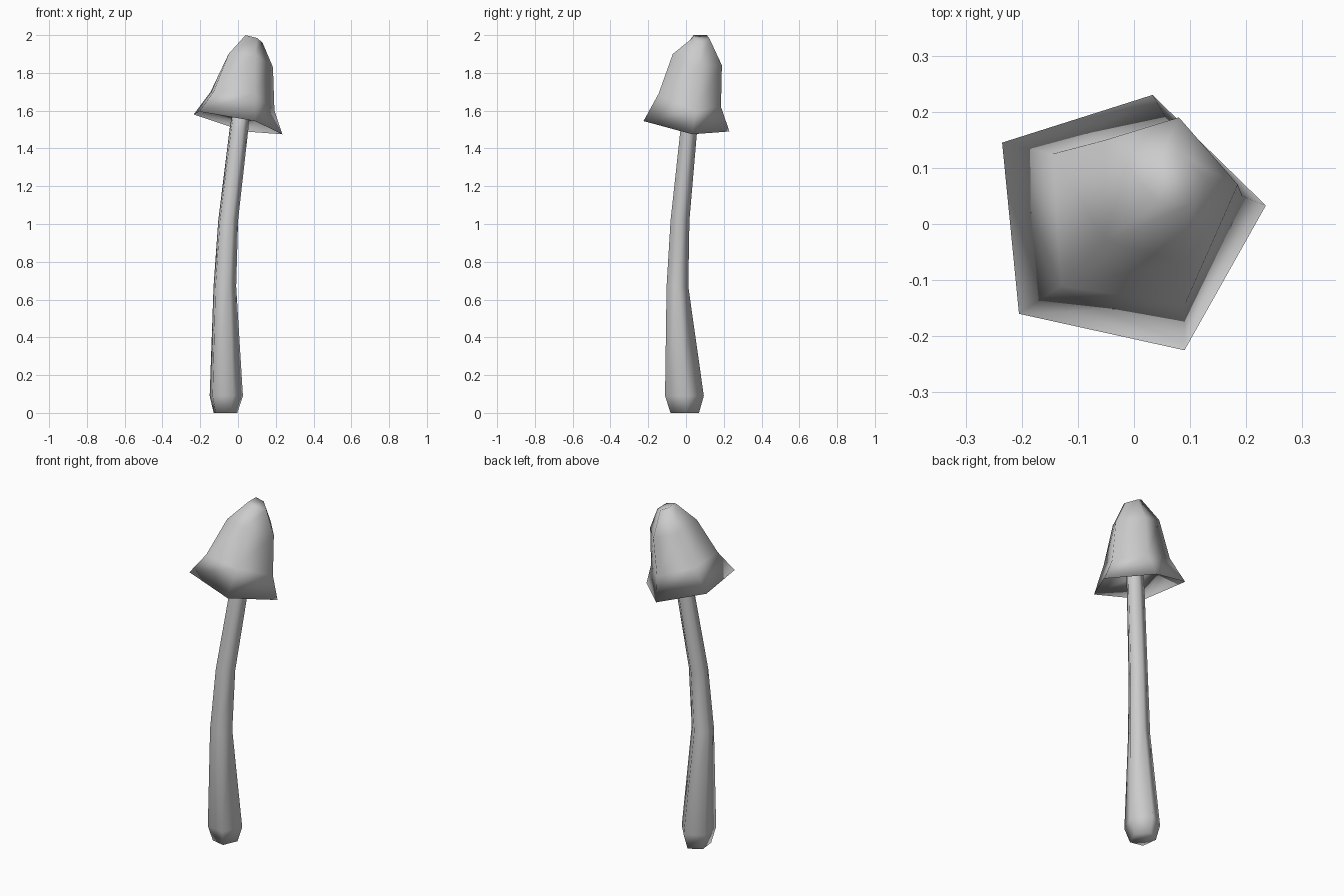
import bpy
import bmesh
from math import cos, sin, radians
from mathutils import Vector

SIDES = 5
TURN = 8  # heading of the first corner, in degrees

cube = bpy.data.objects.get("Cube")
if cube:
    bpy.data.objects.remove(cube, do_unlink=True)

grey = bpy.data.materials.new("plain_grey")
grey.use_nodes = True
grey.diffuse_color = (0.6, 0.6, 0.6, 1)
grey.node_tree.nodes["Principled BSDF"].inputs["Base Color"].default_value = (0.6, 0.6, 0.6, 1)


def loft(name, rings):
    """Skin a list of five-cornered rings and close both ends."""
    bm = bmesh.new()
    loops = [[bm.verts.new(p) for p in ring] for ring in rings]
    for low, high in zip(loops, loops[1:]):
        for i in range(SIDES):
            j = (i + 1) % SIDES
            bm.faces.new((low[i], low[j], high[j], high[i]))
    bm.faces.new(loops[0][::-1])
    bm.faces.new(loops[-1])
    bmesh.ops.recalc_face_normals(bm, faces=bm.faces)
    for face in bm.faces:
        face.smooth = True
    mesh = bpy.data.meshes.new(name)
    bm.to_mesh(mesh)
    bm.free()
    mesh.materials.append(grey)
    obj = bpy.data.objects.new(name, mesh)
    bpy.context.collection.objects.link(obj)
    return obj


def stem_ring(x, y, z, rx, ry):
    angles = [radians(TURN + 360 * i / SIDES) for i in range(SIDES)]
    return [Vector((x + rx * cos(a), y + ry * sin(a), z)) for a in angles]


def shrink(ring, factor, drop):
    """Copy of a ring pulled in towards its middle and lowered."""
    middle = sum(ring, Vector()) / SIDES
    return [middle.lerp(p, factor) - Vector((0, 0, drop)) for p in ring]


# Stem: bulbous foot, narrowing and leaning towards the cap
loft("stem", [
    stem_ring(-.07, -.01, 0, .067, .08),
    stem_ring(-.067, -.013, .09, .094, .109),
    stem_ring(-.073, -.048, .67, .064, .061),
    stem_ring(-.055, -.034, 1.02, .056, .053),
    stem_ring(.002, .013, 1.5, .053, .047),
    stem_ring(.03, .03, 1.72, .045, .045),
])

# Cap: flared tilted rim, wall, shoulder and crown
rim = [(.235, .033, 1.475), (.033, .23, 1.49), (-.235, .145, 1.58),
       (-.205, -.16, 1.595), (.09, -.225, 1.545)]
wall = [(.193, .05, 1.6), (.06, .185, 1.62), (-.145, .125, 1.7),
        (-.13, -.11, 1.7), (.09, -.145, 1.69)]
shoulder = [(.185, .07, 1.83), (.08, .19, 1.84), (-.05, .15, 1.89),
            (-.05, -.03, 1.9), (.09, -.07, 1.9)]
crown = [(.13, .08, 1.96), (.08, .125, 1.98), (.04, .11, 2),
         (.04, .04, 2), (.1, .035, 1.985)]
rim, wall, shoulder, crown = [[Vector(p) for p in r] for r in (rim, wall, shoulder, crown)]

# The hollow underside shares the rim with the outer skin
loft("cap", [shrink(shoulder, .7, .06), shrink(wall, .88, .01),
             rim, wall, shoulder, crown])
